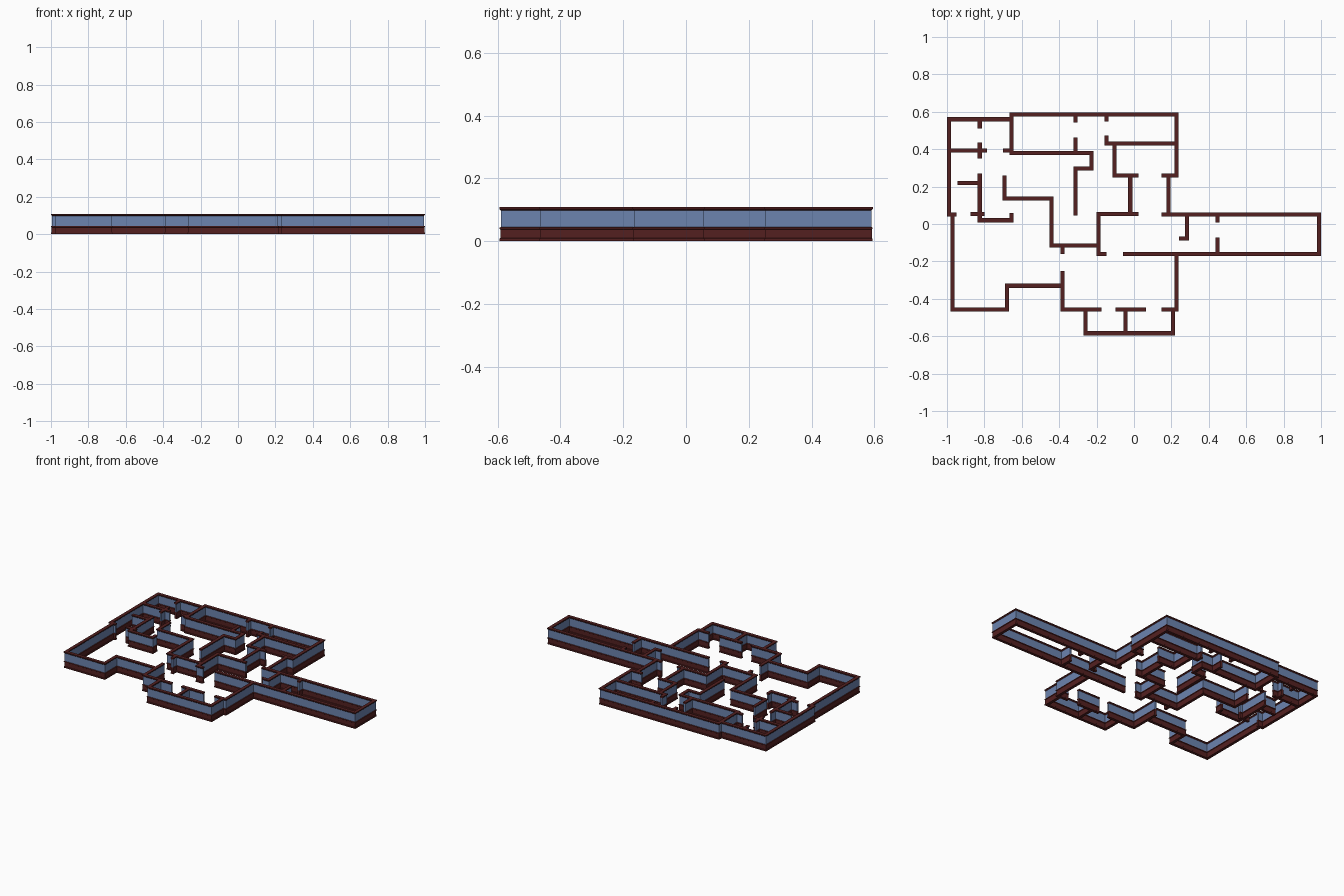
import bpy, bmesh
from mathutils import Vector

if "Cube" in bpy.data.objects:
    bpy.data.objects.remove(bpy.data.objects["Cube"])


def material(name, rgb):
    m = bpy.data.materials.new(name)
    m.diffuse_color = (*rgb, 1)
    m.use_nodes = True
    m.node_tree.nodes["Principled BSDF"].inputs["Base Color"].default_value = m.diffuse_color
    return m


RED = material("dark_red_trim", (0.088, 0.0145, 0.0145))
BLUE = material("slate_blue_wall", (0.15, 0.23, 0.43))

# Half cross-section of a wall: (half width, height), skirting to crown rail
PROFILE = [(0.0095, 0), (0.0095, 0.008), (0.007, 0.010), (0.007, 0.037),
           (0.010, 0.039), (0.010, 0.043), (0.006, 0.045), (0.006, 0.098),
           (0.011, 0.103), (0.011, 0.109)]
BLUE_SEGMENT = 6


def corner_points(direction, x, y, steps):
    """Turn alternating x / y targets into a right-angled path."""
    pts = [Vector((x, y))]
    for s in steps:
        if direction == "h":
            x, direction = s, "v"
        else:
            y, direction = s, "h"
        pts.append(Vector((x, y)))
    return pts


def wall(bm, path):
    """Sweep the wall profile along one path with mitred corners."""
    pts = corner_points(path[0], path[1], path[2], path[3:])
    dirs = [(b - a).normalized() for a, b in zip(pts, pts[1:])]
    norms = [Vector((-d.y, d.x)) for d in dirs]
    rings = []
    for i, p in enumerate(pts):
        if i == 0:
            off = norms[0]
        elif i == len(pts) - 1:
            off = norms[-1]
        else:
            off = norms[i - 1] + norms[i]
        rings.append([[bm.verts.new((*(p + off * w * side), z)) for w, z in PROFILE]
                      for side in (1, -1)])

    def face(vs, k=-1):
        bm.faces.new(vs).material_index = 1 if k == BLUE_SEGMENT else 0

    for (l0, r0), (l1, r1) in zip(rings, rings[1:]):
        for k in range(len(PROFILE) - 1):
            face((l0[k], l0[k + 1], l1[k + 1], l1[k]), k)
            face((r0[k], r1[k], r1[k + 1], r0[k + 1]), k)
        face((l0[-1], r0[-1], r1[-1], l1[-1]))
        face((l0[0], l1[0], r1[0], r0[0]))
    # end faces
    for l, r in (rings[0], rings[-1]):
        for k in range(len(PROFILE) - 1):
            face((l[k], r[k], r[k + 1], l[k + 1]), k)


def build(name, paths):
    bm = bmesh.new()
    for p in paths:
        wall(bm, p)
    bmesh.ops.recalc_face_normals(bm, faces=bm.faces)
    me = bpy.data.meshes.new(name)
    bm.to_mesh(me)
    bm.free()
    me.materials.append(RED)
    me.materials.append(BLUE)
    bpy.context.collection.objects.link(bpy.data.objects.new(name, me))


# Outer walls: first direction, start x, start y, then alternating targets
build("north_outer_walls", [
    ("h", -0.95, 0.05, -0.989, 0.56, -0.655),
    ("h", 0.147, 0.26, 0.227, 0.585, -0.655, 0.38, -0.227, 0.297, -0.313, 0.045),
])
build("east_wing_walls", [
    ("h", 0.147, 0.05, 0.989, -0.16, -0.06),
    ("v", 0.185, 0.26, 0.05),
    ("v", 0.283, 0.05, -0.077, 0.24),
    ("v", 0.447, 0.05, 0.008),
    ("v", 0.447, -0.16, -0.072),
])
build("south_outer_walls", [
    ("v", 0.227, -0.16, -0.457, 0.147),
    ("v", -0.97, 0.05, -0.457, -0.68, -0.33, -0.383),
    ("v", -0.383, -0.25, -0.457, -0.175),
])
build("south_porch_walls", [
    ("v", 0.209, -0.457, -0.584, -0.26, -0.457),
    ("h", -0.10, -0.457, 0.065),
    ("v", -0.045, -0.457, -0.584),
])

# Inner walls
build("central_hall_walls", [
    ("v", -0.693, 0.26, 0.137, -0.441, -0.115, -0.19),
    ("h", -0.147, -0.16, -0.19, 0.053, 0.025),
    ("v", -0.383, -0.115, -0.16),
    ("v", -0.02, 0.053, 0.26),
])
build("north_room_dividers", [
    ("h", 0.025, 0.26, -0.105, 0.43),
    ("h", 0.227, 0.43, -0.147, 0.473),
    ("v", -0.147, 0.585, 0.548),
    ("v", -0.313, 0.585, 0.543),
    ("v", -0.313, 0.38, 0.463),
])
build("west_room_dividers", [
    ("v", -0.825, 0.56, 0.51),
    ("v", -0.825, 0.435, 0.35),
    ("h", -0.989, 0.393, -0.785),
    ("h", -0.70, 0.393, -0.655),
    ("v", -0.825, 0.27, 0.02, -0.655, 0.06),
    ("h", -0.945, 0.22, -0.825),
    ("h", -0.875, 0.053, -0.80),
])
